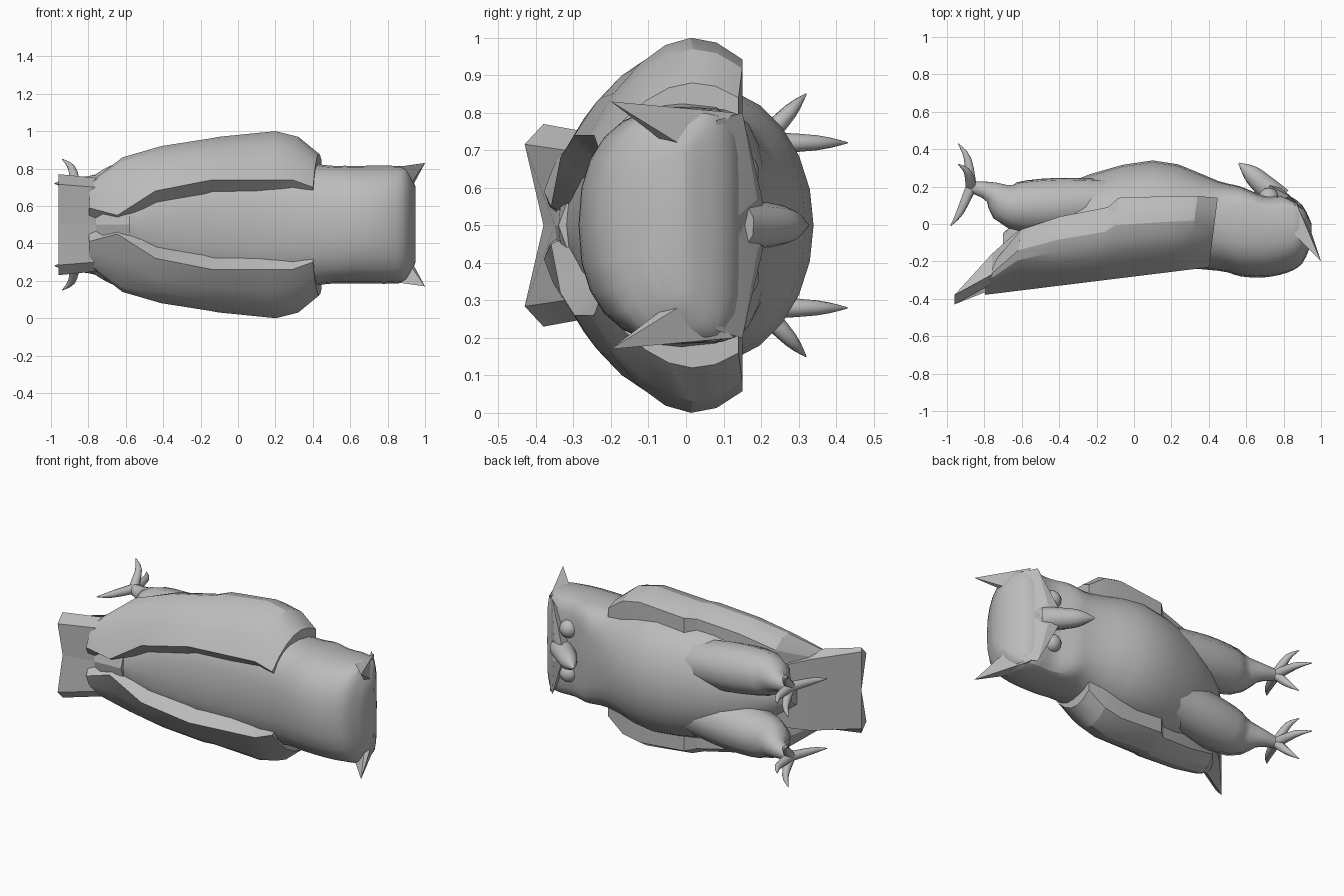
import bpy, bmesh, math
from mathutils import Vector

cube = bpy.data.objects.get("Cube")
if cube:
    bpy.data.objects.remove(cube, do_unlink=True)

SHADE = 0.5
COLOUR = (SHADE, SHADE, SHADE, 1)
grey = bpy.data.materials.new("plain grey")
grey.use_nodes = True
grey.diffuse_color = COLOUR
grey.node_tree.nodes["Principled BSDF"].inputs["Base Color"].default_value = COLOUR

MIDDLE = 0.5  # height of the symmetry plane; the bird lies on its side


def finish(name, bm, angle):
    """Turn a bmesh into a shaded object."""
    bmesh.ops.recalc_face_normals(bm, faces=bm.faces)
    mesh = bpy.data.meshes.new(name)
    bm.to_mesh(mesh)
    bm.free()
    mesh.materials.append(grey)
    ob = bpy.data.objects.new(name, mesh)
    bpy.context.collection.objects.link(ob)
    bpy.ops.object.select_all(action='DESELECT')
    ob.select_set(True)
    bpy.context.view_layer.objects.active = ob
    bpy.ops.object.shade_smooth_by_angle(angle=math.radians(angle))


def place(bm, point, side):
    """Add a vertex given as x, y and offset from the symmetry plane."""
    x, y, offset = point
    return bm.verts.new((x, y, MIDDLE + side * offset))


def loft(name, rings, angle, side=1):
    """Skin closed rings of equal point count and cap both ends."""
    bm = bmesh.new()
    loops = [[place(bm, point, side) for point in ring] for ring in rings]
    for first, second in zip(loops, loops[1:]):
        for i in range(len(first)):
            bm.faces.new((first[i - 1], first[i], second[i], second[i - 1]))
    bm.faces.new(loops[0])
    bm.faces.new(loops[-1])
    finish(name, bm, angle)


def hull(name, points, side):
    """Wrap a faceted solid around a few corner points."""
    bm = bmesh.new()
    for point in points:
        place(bm, point, side)
    bmesh.ops.convex_hull(bm, input=bm.verts)
    finish(name, bm, 20)


def spline(keys, steps):
    """Smoothly interpolate rows of values."""
    rows = [Vector(key) for key in keys]
    padded = [rows[0]] + rows + [rows[-1]]
    result = []
    for before, start, end, after in zip(padded, padded[1:], padded[2:], padded[3:]):
        leave, arrive = (end - before) / 2, (after - start) / 2
        for step in range(steps):
            t = step / steps
            bend = leave * (1 - t) - arrive * t
            ease = t * t * (3 - 2 * t)
            result.append(start.lerp(end, ease) + bend * t * (1 - t))
    return result + [rows[-1]]


def turn(count):
    """Cosine and sine pairs around a circle."""
    angles = [math.tau * i / count for i in range(count)]
    return [(math.cos(angle), math.sin(angle)) for angle in angles]


def tube(name, keys, side=1, steps=3):
    """Tapered tube along a curve; every key is a point and a radius."""
    rows = spline(keys, steps)
    points = [row.to_3d() for row in rows]
    rings = []
    for i, (row, point) in enumerate(zip(rows, points)):
        along = points[min(i + 1, len(points) - 1)] - points[max(i - 1, 0)]
        across = along.cross(Vector((0.3, 0.2, 0.9))).normalized()
        upward = along.cross(across).normalized()
        rings.append([point + row[3] * (c * across + s * upward) for c, s in turn(10)])
    loft(name, rings, 40, side)


def body_ring(x, belly, back, half_width):
    """Round for the body, becoming flat-faced towards the head."""
    head = min(max((x - 0.3) / 0.3, 0), 1)
    middle = (0.5 * belly + 0.5 * back) * (1 - head) - 0.02 * head
    ring = []
    for c, s in turn(24):
        power = 1 - 0.6 * head if s > 0 else 0.85
        reach = belly - middle if s > 0 else middle - back
        ring.append((x, middle + math.copysign(abs(s) ** power, s) * reach,
                     math.copysign(abs(c) ** power, c) * half_width))
    return ring


def wing_ring(x, inner, outer, front):
    """Arched shell section: inner edge, widest offset and front edge."""
    back = x / 8 - 0.285

    def point(t, offset):
        y = back + t * (front - back)
        return (x + y / 8, y, offset)

    arch = [i / 6 for i in range(7)]
    shell = [point(t, inner + (outer - inner) * math.sin(2.3 * t) ** 0.85) for t in arch]
    lining = [point(1, outer - 0.2), point(0.5, max(outer - 0.2, inner)),
              point(0.2, max(inner - 0.08, 0.02))]
    return shell + lining


def tail_ring(x, ridge, edge, half_width, under):
    """Half section with a raised outer fold."""
    return [(x, ridge, 0), (x, edge, half_width * 0.8), (x, edge + 0.05, half_width),
            (x, under, half_width * 0.9), (x, under, 0)]


# Body and head in one skin: x, belly, back, half width
body_keys = [(-0.7, -0.05, -0.34, 0.07), (-0.4, 0.2, -0.29, 0.3), (0.1, 0.34, -0.235, 0.37),
             (0.45, 0.23, -0.25, 0.32), (0.57, 0.2, -0.28, 0.315), (0.7, 0.15, -0.285, 0.315),
             (0.82, 0.15, -0.26, 0.315), (0.9, 0.1, -0.21, 0.3), (0.95, 0, -0.1, 0.2)]
loft("body_and_head", [body_ring(*row) for row in spline(body_keys, 3)], 25)

# Wings, with a step in the front edge where the long feathers start
wing_keys = [(0.43, 0.2, 0.38, 0.14), (0.32, 0.24, 0.47, 0.15), (0.2, 0.24, 0.5, 0.15),
             (-0.1, 0.24, 0.47, 0.14), (-0.15, 0.23, 0.46, 0.09), (-0.4, 0.18, 0.42, 0.04),
             (-0.6, 0.05, 0.36, -0.03), (-0.75, 0.09, 0.23, -0.24)]

# Tail root, middle and flared end: x, ridge, edge, half width, underside
tail_keys = [(-0.58, -0.34, -0.28, 0.2, 0), (-0.76, -0.35, -0.32, 0.25, -0.16),
             (-0.96, -0.38, -0.43, 0.27, -0.38)]

# Thigh narrowing to the ankle
leg_keys = [(-0.1, 0.12, 0.16, 0.12), (-0.4, 0.1, 0.18, 0.15), (-0.65, 0.1, 0.2, 0.13),
            (-0.76, 0.17, 0.21, 0.06), (-0.88, 0.2, 0.22, 0.03)]
ankle = Vector((-0.87, 0.2, 0.22))

# Reach of each claw forward and sideways
toes = {"front": (0.23, 0), "outer": (0.12, 0.13), "inner": (0.12, -0.13), "back": (-0.21, 0)}

for label, side in (("left", 1), ("right", -1)):
    loft(label + "_wing", [wing_ring(*key) for key in wing_keys], 22, side)
    loft(label + "_tail_half", [tail_ring(*key) for key in tail_keys], 15, side)
    tube(label + "_leg", leg_keys, side)

    for toe, (forward, sideways) in toes.items():
        reach = Vector((0, forward, sideways))
        droop = -0.04 if toe == "back" else 0
        knuckle = ankle + reach * 0.65 + Vector((droop - 0.02, 0, 0))
        tip = ankle + reach + Vector((droop - 0.07, 0, 0))
        tube(label + "_" + toe + "_toe", [(*ankle, 0.03), (*knuckle, 0.02), (*tip, 0.002)], side)

    # Brow overhanging the eye, from the beak out to the ear tuft
    hull(label + "_brow", [(0.7, 0.22, 0), (0.79, 0.19, 0.07), (0.83, 0.15, 0.3), (0.9, 0.08, 0.1),
                           (0.9, 0.08, 0.28), (0.74, 0.1, 0.1), (0.88, 0.11, 0)], side)
    hull(label + "_ear_tuft", [(1, -0.2, 0.33), (0.93, 0.01, 0.2), (0.93, -0.07, 0.23),
                               (0.86, 0.13, 0.3), (0.86, -0.06, 0.31)], side)

    # Eye
    bm = bmesh.new()
    bmesh.ops.create_uvsphere(bm, u_segments=16, v_segments=10, radius=0.055)
    bmesh.ops.translate(bm, verts=bm.verts, vec=(0.72, 0.14, MIDDLE + side * 0.14))
    finish(label + "_eye", bm, 60)

# Hooked beak
tube("beak", [(0.78, 0.13, 0, 0.07), (0.68, 0.22, 0, 0.06), (0.62, 0.275, 0, 0.045),
              (0.56, 0.325, 0, 0.004)])
